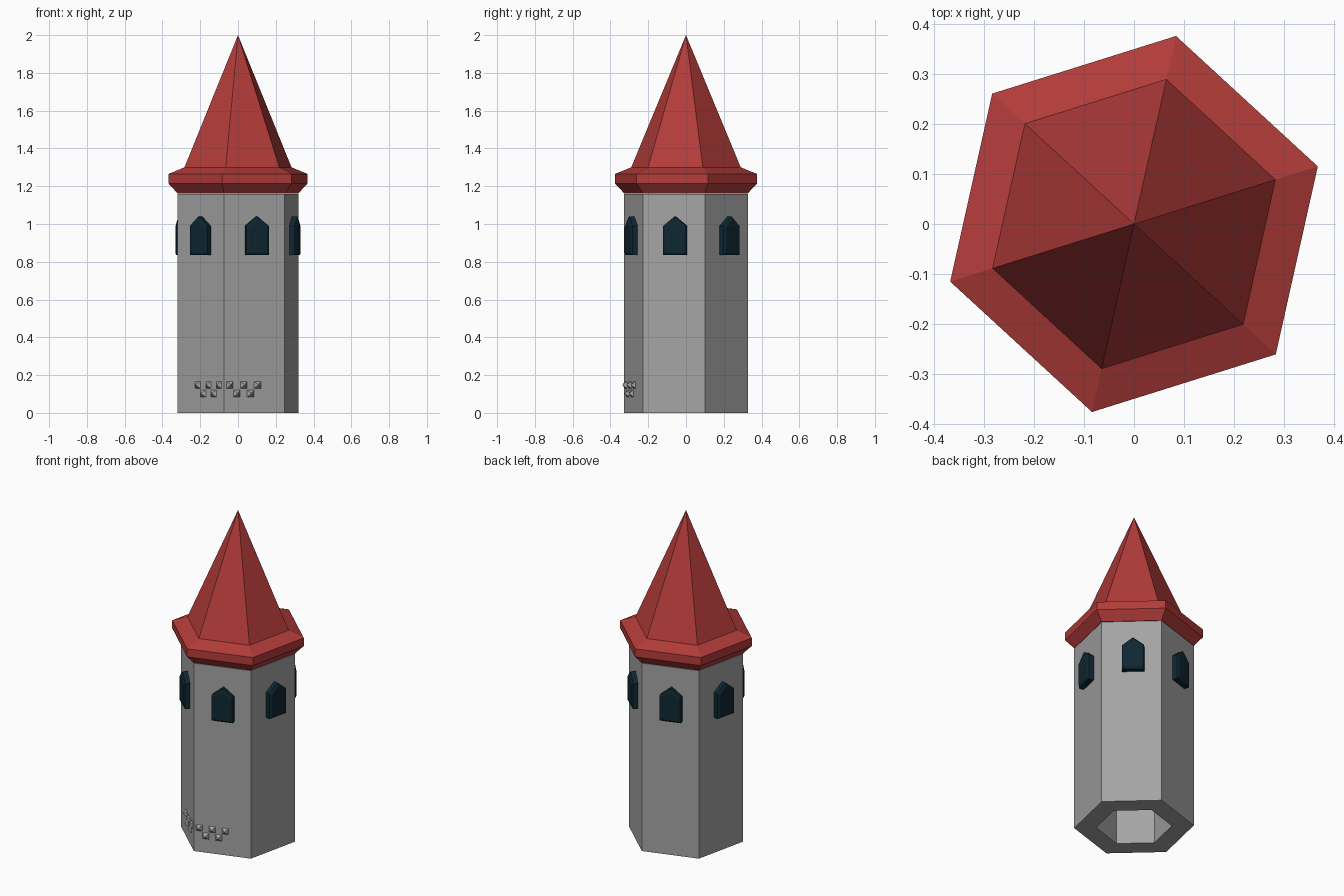
import bpy, bmesh, math
from mathutils import Vector

if "Cube" in bpy.data.objects:
    bpy.data.objects.remove(bpy.data.objects["Cube"])

ROT = math.radians(17.4)      # direction of the first tower corner
R = 0.335                     # tower corner radius
APO = R * math.cos(math.pi / 6)


def material(name, rgb):
    m = bpy.data.materials.new(name)
    m.diffuse_color = (*rgb, 1)
    m.use_nodes = True
    m.node_tree.nodes["Principled BSDF"].inputs["Base Color"].default_value = m.diffuse_color
    return m


grey = material("grey stone", (0.37, 0.37, 0.37))
red = material("red roof", (0.45, 0.045, 0.042))
navy = material("dark blue glass", (0.0045, 0.020, 0.032))


def finish(bm, name, mat):
    bmesh.ops.recalc_face_normals(bm, faces=bm.faces)
    me = bpy.data.meshes.new(name)
    bm.to_mesh(me)
    bm.free()
    me.materials.append(mat)
    ob = bpy.data.objects.new(name, me)
    bpy.context.collection.objects.link(ob)
    return ob


def hex_ring(bm, r, z):
    return [bm.verts.new((r * math.cos(ROT + k * math.pi / 3),
                          r * math.sin(ROT + k * math.pi / 3), z)) for k in range(6)]


def bridge(bm, a, b):
    n = len(a)
    for i in range(n):
        j = (i + 1) % n
        bm.faces.new((a[i], a[j], b[j], b[i]))


def on_wall(k, s, d, z):
    """Point on wall k: s along the wall, d out from the tower axis."""
    a = ROT + math.pi / 6 + k * math.pi / 3
    n = Vector((math.cos(a), math.sin(a), 0))
    t = Vector((-math.sin(a), math.cos(a), 0))
    return n * d + t * s + Vector((0, 0, z))


# Hollow six-sided tower
bm = bmesh.new()
rings = [hex_ring(bm, r, z) for r, z in ((R, 0), (R, 1.16), (0.212, 1.16), (0.212, 0))]
for i in range(4):
    bridge(bm, rings[i], rings[(i + 1) % 4])
finish(bm, "tower_wall", grey)

# Roof with flared eaves
bm = bmesh.new()
rings = [hex_ring(bm, r, z) for r, z in
         ((R, 1.162), (0.386, 1.215), (0.386, 1.265), (0.297, 1.30))]
for a, b in zip(rings, rings[1:]):
    bridge(bm, a, b)
bm.faces.new(rings[0])
tip = bm.verts.new((0, 0, 2))
for i in range(6):
    bm.faces.new((rings[-1][i], rings[-1][(i + 1) % 6], tip))
finish(bm, "roof", red)

# Pointed windows with chamfered fronts, one per wall
SHIFT = 0.009


def arch(w, bottom, shoulder, peak):
    return [(-w, bottom), (w, bottom), (w, shoulder), (0, peak), (-w, shoulder)]


outer = arch(0.062, 0.835, 0.99, 1.04)
inner = arch(0.050, 0.847, 0.984, 1.024)
for k in range(6):
    bm = bmesh.new()
    loops = [[bm.verts.new(on_wall(k, s + SHIFT, d, z)) for s, z in outline]
             for outline, d in ((outer, APO - 0.01), (outer, 0.319), (inner, 0.327))]
    bridge(bm, loops[0], loops[1])
    bridge(bm, loops[1], loops[2])
    bm.faces.new(loops[0])
    bm.faces.new(loops[2])
    finish(bm, f"window_{k + 1}", navy)

# Zigzag rows of pyramid studs on the two front walls
bm = bmesh.new()
H = 0.0195
for wall, start in ((3, -0.022), (4, -0.136)):
    for i in range(5):
        s, z = start + i * 0.0383, (0.148, 0.103)[i % 2]
        base = [bm.verts.new(on_wall(wall, s + x * H, APO - 0.001, z + y * H))
                for x, y in ((-1, -1), (1, -1), (1, 1), (-1, 1))]
        top = bm.verts.new(on_wall(wall, s, APO + 0.021, z))
        bm.faces.new(base)
        for j in range(4):
            bm.faces.new((base[j], base[(j + 1) % 4], top))
finish(bm, "stone_studs", grey)
